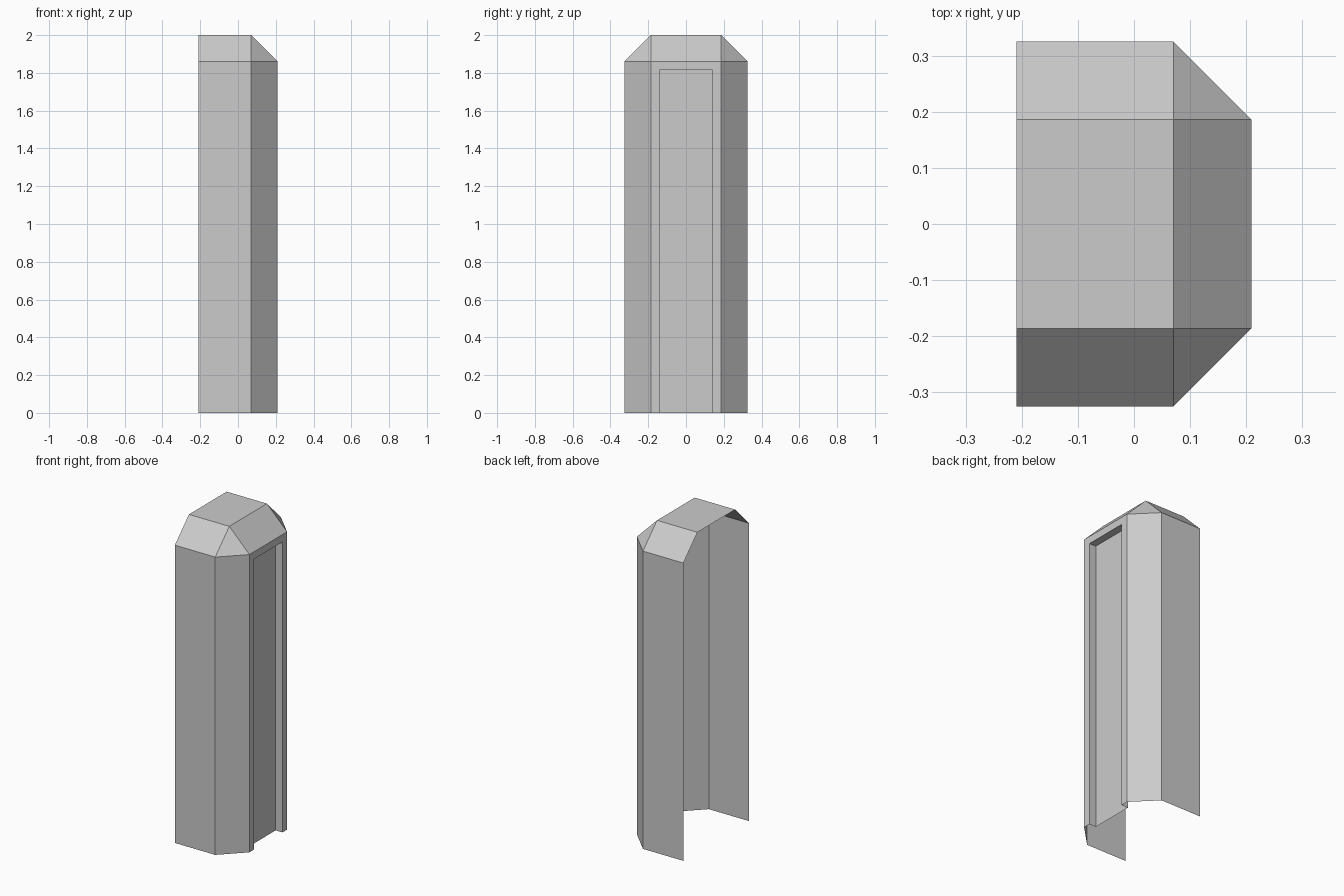
import bpy, bmesh

if "Cube" in bpy.data.objects:
    bpy.data.objects.remove(bpy.data.objects["Cube"])

X, Y, H = 0.209, 0.325, 2.0      # half sizes and height
C = 0.139                        # chamfer size
DOOR_Y, DOOR_Z, DEPTH = 0.14, 1.815, 0.047


def ring(bm, pts, z):
    return [bm.verts.new((x, y, z)) for x, y in pts]


def skin(bm, a, b, skip=()):
    """Quads between two open point rows."""
    for i in range(len(a) - 1):
        if i not in skip:
            bm.faces.new((a[i], a[i + 1], b[i + 1], b[i]))


def finish(bm, name):
    bmesh.ops.remove_doubles(bm, verts=bm.verts, dist=1e-4)
    me = bpy.data.meshes.new(name)
    bm.to_mesh(me)
    bm.free()
    ob = bpy.data.objects.new(name, me)
    bpy.context.collection.objects.link(ob)


# Open-backed, open-bottomed shell with chamfered corners and roof
bm = bmesh.new()
half = [(-X, -Y), (X - C, -Y), (X, C - Y)]
outline = half + [(x, -y) for x, y in reversed(half)]
roof_outline = [(min(x, X - C), max(C - Y, min(Y - C, y))) for x, y in outline]
base, eave = ring(bm, outline, 0), ring(bm, outline, H - C)
roof = ring(bm, roof_outline, H)
skin(bm, base, eave, skip=(2,))
skin(bm, eave, roof, skip=(1, 3))
for i, j in ((1, 2), (3, 4)):
    corner = 1 if i == 1 else 4
    bm.faces.new((eave[i], eave[j], roof[corner]))
bm.faces.new((roof[0], roof[1], roof[4], roof[5]))

# Door frame face with the opening cut out of it
door = [(-DOOR_Y, 0), (-DOOR_Y, DOOR_Z), (DOOR_Y, DOOR_Z), (DOOR_Y, 0)]
rim = [bm.verts.new((X, y, z)) for y, z in door]
bm.faces.new((base[2], rim[0], rim[1], eave[2]))
bm.faces.new((eave[2], rim[1], rim[2], eave[3]))
bm.faces.new((rim[3], base[3], eave[3], rim[2]))
bmesh.ops.dissolve_edges(bm, edges=[bm.edges.get((rim[1], eave[2])),
                                    bm.edges.get((rim[2], eave[3]))])
finish(bm, "alcove_shell")

# Recessed panel with jambs and head
bm = bmesh.new()
outer = [bm.verts.new((X, y, z)) for y, z in door]
inner = [bm.verts.new((X - DEPTH, y, z)) for y, z in door]
skin(bm, outer, inner)
bm.faces.new(inner[::-1])
finish(bm, "recessed_panel")
